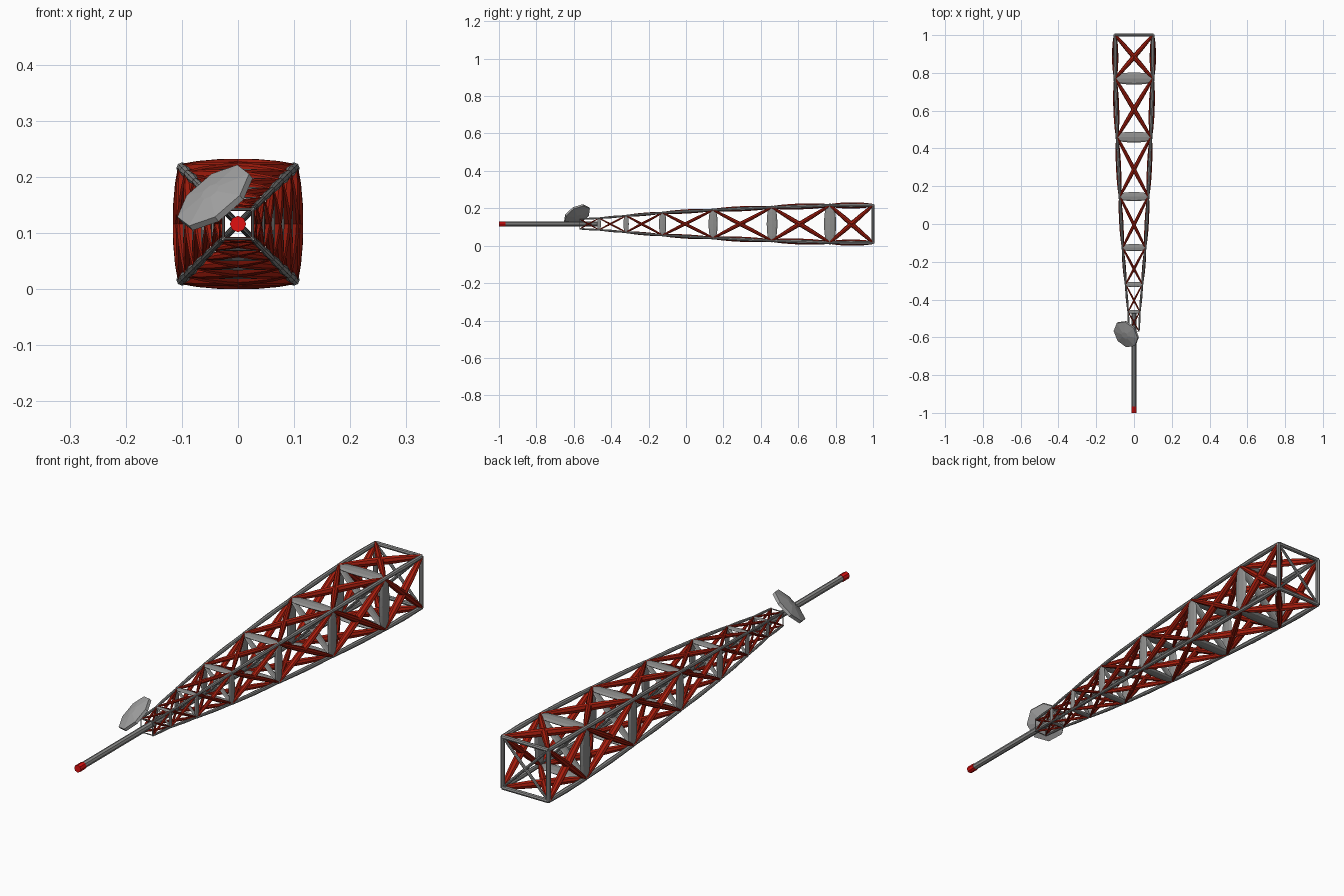
import bpy, bmesh, math
from mathutils import Vector, Matrix

if "Cube" in bpy.data.objects:
    bpy.data.objects.remove(bpy.data.objects["Cube"])

CZ = 0.116                      # height of the tower axis
LEVELS = [(1.0, .100), (.77, .099), (.46, .089), (.145, .075), (-.125, .060),
          (-.32, .044), (-.465, .031), (-.568, .026)]      # y, half width
SWELL = [(0, .55), (.14, .85), (.32, .97), (.5, 1), (.68, .97), (.86, .85), (1, .55)]
BRACE = [(0, .45), (.14, .75), (.32, .95), (.5, 1), (.68, .95), (.86, .75), (1, .45)]
SLIM = [(0, .75), (.5, 1), (1, .75)]
STRAIGHT = [(0, 1), (1, 1)]


def material(name, rgb):
    m = bpy.data.materials.new(name)
    m.diffuse_color = (*rgb, 1)
    m.use_nodes = True
    m.node_tree.nodes["Principled BSDF"].inputs["Base Color"].default_value = m.diffuse_color
    return m


RED = material("red_paint", (.38, .012, .004))
TIP = material("bright_red", (.75, .005, .005))
STEEL = material("dark_steel", (.27, .27, .265))
DISH = material("dish_grey", (.37, .37, .37))


def bar(bm, a, b, wide, thick, out, shape, sides=8):
    """Swelling strut from a to b; 'out' is the direction of its thickness."""
    a, b = Vector(a), Vector(b)
    d = (b - a).normalized()
    out = Vector(out)
    u = (out - d * out.dot(d)).normalized()
    v = d.cross(u)
    rings = []
    for t, s in shape:
        c = a.lerp(b, t)
        rings.append([bm.verts.new(c + u * thick * s * math.cos(k * math.tau / sides)
                                   + v * wide * s * math.sin(k * math.tau / sides))
                      for k in range(sides)])
    for p, q in zip(rings, rings[1:]):
        for k in range(sides):
            n = (k + 1) % sides
            bm.faces.new((p[k], p[n], q[n], q[k]))
    bm.faces.new(rings[0])
    bm.faces.new(rings[-1])


def finish(bm, name, mat):
    bmesh.ops.recalc_face_normals(bm, faces=bm.faces)
    me = bpy.data.meshes.new(name)
    bm.to_mesh(me)
    bm.free()
    ob = bpy.data.objects.new(name, me)
    bpy.context.collection.objects.link(ob)
    me.materials.append(mat)
    return ob


def corner(level, k):
    y, h = level
    sx, sz = [(1, 1), (-1, 1), (-1, -1), (1, -1)][k % 4]
    return Vector((sx * h, y, CZ + sz * h))


SIDES = [(0, 0, 1), (-1, 0, 0), (0, 0, -1), (1, 0, 0)]

# Corner legs and crossed braces of each bay
legs, braces = bmesh.new(), bmesh.new()
for lo, hi in zip(LEVELS, LEVELS[1:]):
    h = (lo[1] + hi[1]) / 2
    for k in range(4):
        a, b = corner(lo, k), corner(hi, k)
        r = .003 + .075 * h
        bar(legs, a, b, r, r, SIDES[k], SLIM)
        bar(braces, a, corner(hi, k + 1), .13 * h, .167 * h, SIDES[k], BRACE)
        bar(braces, corner(lo, k + 1), b, .13 * h, .167 * h, SIDES[k], BRACE)
finish(legs, "corner_legs", STEEL)
finish(braces, "cross_braces", RED)

# Square frames between the bays, slim at both ends of the tower
frames = bmesh.new()
for i, lv in enumerate(LEVELS):
    h = lv[1]
    end = i in (0, len(LEVELS) - 1)
    w, t = (.085 * h, .085 * h) if end else (.32 * h, .10 * h)
    for k in range(4):
        bar(frames, corner(lv, k), corner(lv, k + 1), w, t, SIDES[k], STRAIGHT if end else SWELL)
finish(frames, "bay_frames", STEEL)

# Diagonal ties across each frame
ties = bmesh.new()
for i, lv in enumerate(LEVELS[:-1]):
    h = lv[1]
    w = .06 * h if i == 0 else .2 * h
    for k in (0, 1):
        bar(ties, corner(lv, k), corner(lv, k + 2), .06 * h, w, (0, 1, 0), SWELL)
finish(ties, "diagonal_ties", STEEL)

# Antenna mast and its tip
mast = bmesh.new()
bar(mast, (0, -.465, CZ), (0, -.97, CZ), .0125, .0125, (0, 0, 1), STRAIGHT)
finish(mast, "mast", STEEL)
tip = bmesh.new()
bar(tip, (0, -.965, CZ), (0, -1, CZ), .0145, .0145, (0, 0, 1), STRAIGHT)
finish(tip, "mast_tip", TIP)

# Eight-sided dish, turned up and to the left
dish = bmesh.new()
bar(dish, (0, 0, -.016), (0, 0, .016), .077, .077, (1, 0, 0),
    [(0, .25), (.32, 1), (.68, 1), (1, .25)])
rot = Vector((-.55, -.43, .70)).to_track_quat('Z', 'Y').to_matrix().to_4x4()
dish.transform(Matrix.Translation((-.041, -.583, .163)) @ rot)
finish(dish, "dish", DISH)
